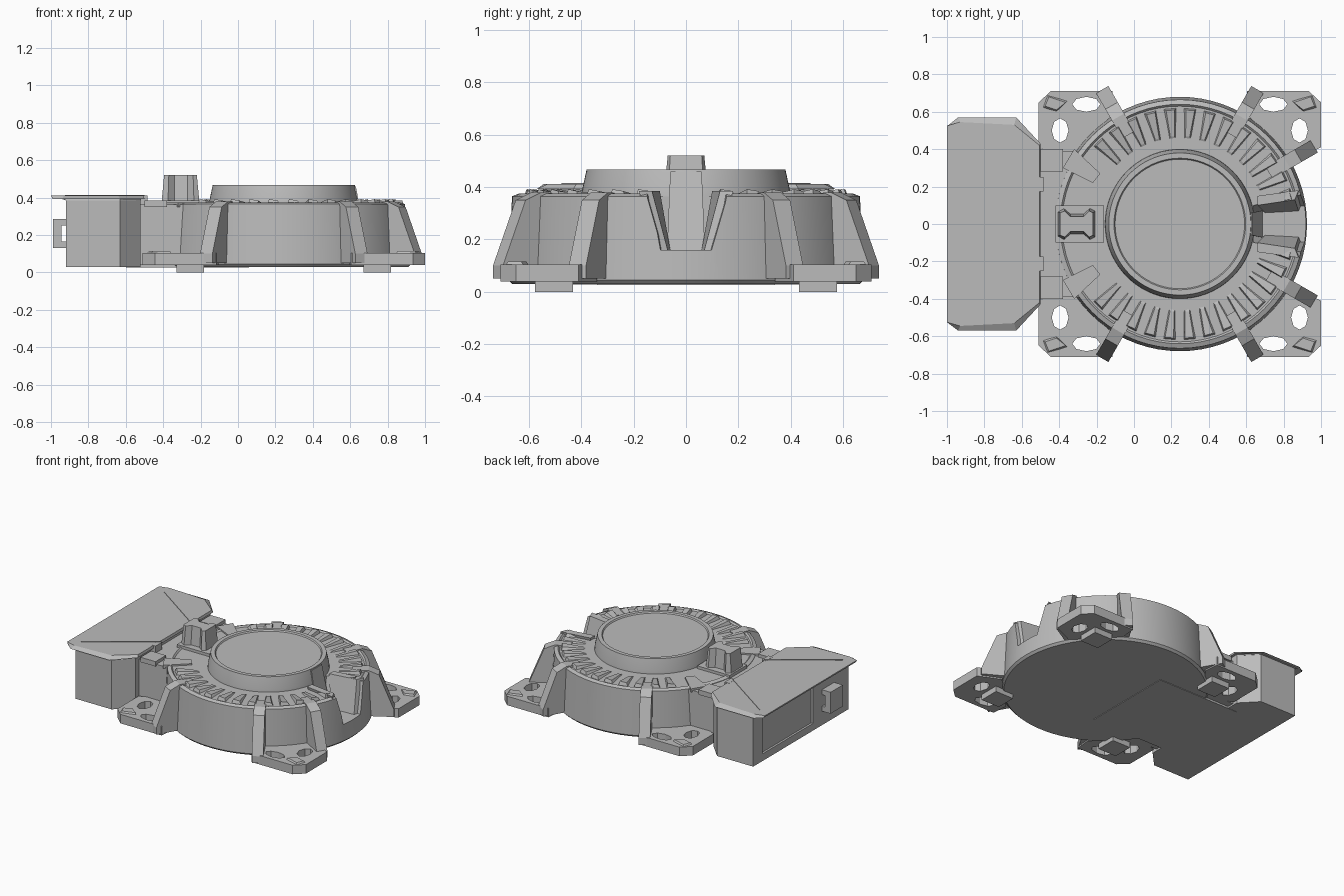
import bpy, bmesh
from math import sin, cos, pi, radians
from mathutils import Matrix, Vector

if "Cube" in bpy.data.objects:
    bpy.data.objects.remove(bpy.data.objects["Cube"])

CX = 0.245  # axis of the round hull

grey = bpy.data.materials.new("hull grey")
grey.use_nodes = True
grey.diffuse_color = (0.5, 0.5, 0.5, 1)
grey.node_tree.nodes["Principled BSDF"].inputs["Base Color"].default_value = (0.5, 0.5, 0.5, 1)


def finish(name, bm, smooth=False):
    bmesh.ops.recalc_face_normals(bm, faces=bm.faces)
    mesh = bpy.data.meshes.new(name)
    bm.to_mesh(mesh)
    bm.free()
    mesh.materials.append(grey)
    ob = bpy.data.objects.new(name, mesh)
    bpy.context.collection.objects.link(ob)
    if smooth:
        select(ob)
        bpy.ops.object.shade_smooth_by_angle(angle=radians(25))
    return ob


def select(ob):
    bpy.ops.object.select_all(action='DESELECT')
    ob.select_set(True)
    bpy.context.view_layer.objects.active = ob


def add_loft(bm, low, high):
    """Solid between two matching rings of 3D points."""
    a = [bm.verts.new(p) for p in low]
    b = [bm.verts.new(p) for p in high]
    bm.faces.new(a)
    bm.faces.new(b)
    for i in range(len(a)):
        j = (i + 1) % len(a)
        bm.faces.new((a[i], a[j], b[j], b[i]))


def loft(name, low, high):
    bm = bmesh.new()
    add_loft(bm, low, high)
    return finish(name, bm)


def level(outline, z):
    return [(x, y, z) for x, y in outline]


def prism(name, outline, z0, z1):
    return loft(name, level(outline, z0), level(outline, z1))


def box(name, x0, x1, y0, y1, z0, z1):
    return prism(name, [(x0, y0), (x1, y0), (x1, y1), (x0, y1)], z0, z1)


def lathe(name, profile, steps=72):
    bm = bmesh.new()
    vs = [bm.verts.new((r, 0, z)) for r, z in profile]
    edges = [bm.edges.new(pair) for pair in zip(vs, vs[1:])]
    bmesh.ops.spin(bm, geom=vs + edges, cent=(0, 0, 0), axis=(0, 0, 1),
                   angle=2 * pi, steps=steps, use_duplicate=False)
    bmesh.ops.remove_doubles(bm, verts=bm.verts, dist=0.0005)
    bmesh.ops.translate(bm, verts=bm.verts, vec=(CX, 0, 0))
    return finish(name, bm, True)


def cut(ob, cutter):
    mod = ob.modifiers.new("cut", 'BOOLEAN')
    mod.operation = 'DIFFERENCE'
    mod.object = cutter
    select(ob)
    bpy.ops.object.modifier_apply(modifier=mod.name)
    bpy.data.objects.remove(cutter)


def mirror_y(outline):
    return outline + [(x, -y) for x, y in reversed(outline)]


# Round hull with a wedge notch on the +x side
hull = lathe("round_hull", [(0, 0.03), (0.665, 0.03), (0.68, 0.045), (0.665, 0.365),
                            (0.64, 0.375), (0.63, 0.365), (0, 0.365)])


def notch_section(x, low, high):
    return [(x, -low, 0.16), (x, low, 0.16), (x, high, 0.42), (x, -high, 0.42)]


cut(hull, loft("notch_cutter", notch_section(0.64, 0.06, 0.11), notch_section(1.0, 0.11, 0.19)))
loft("notch_spine", [(0.6, -0.055, 0.46), (0.6, 0.055, 0.46), (0.6, 0.055, 0.1), (0.6, -0.055, 0.1)],
     [(0.63, -0.06, 0.46), (0.63, 0.06, 0.46), (0.7, 0.075, 0.1), (0.7, -0.075, 0.1)])
for s in (-1, 1):
    # Cheeks beside the notch
    loft("notch_cheek",
         [(0.7, s * 0.06, 0.16), (0.88, s * 0.07, 0.16), (0.9, s * 0.12, 0.16), (0.7, s * 0.11, 0.16)],
         [(0.66, s * 0.1, 0.385), (0.86, s * 0.13, 0.385), (0.88, s * 0.18, 0.385), (0.66, s * 0.15, 0.385)])

# Raised drum with a shallow dished lid
lathe("drum", [(0, 0.36), (0.4, 0.36), (0.398, 0.385), (0.38, 0.467), (0.352, 0.467),
               (0.346, 0.458), (0, 0.458)])

# Radial ribs on the deck
bm = bmesh.new()
for i in range(36):
    angle = 10 * i + 5
    if angle < 15 or angle > 345 or 142 < angle < 218:
        continue
    turn = Matrix.Translation((CX, 0, 0)) @ Matrix.Rotation(radians(angle), 4, 'Z')
    low = [(0.45, -0.018, 0.36), (0.62, -0.034, 0.36), (0.62, 0.034, 0.36), (0.45, 0.018, 0.36)]
    high = [(0.47, -0.012, 0.37), (0.61, -0.026, 0.392), (0.61, 0.02, 0.385), (0.47, 0.01, 0.37)]
    add_loft(bm, [turn @ Vector(p) for p in low], [turn @ Vector(p) for p in high])
finish("deck_ribs", bm)

# Four corner outriggers: perforated pad, foot and sloping fins
pad_outline = [(0.35, 0.6), (0.36, 0.71), (0.69, 0.71), (0.755, 0.65), (0.755, 0.41), (0.6, 0.34), (0.45, 0.48)]
fin_profile = [(0.55, 0.05), (0.55, 0.375), (0.66, 0.38), (0.73, 0.35), (0.83, 0.1), (0.83, 0.05)]
for sx in (-1, 1):
    for sy in (-1, 1):
        pad = prism("corner_pad", [(CX + sx * u, sy * v) for u, v in pad_outline], 0.04, 0.105)
        for u, v, ru, rv in ((0.5, 0.64, 0.075, 0.04), (0.64, 0.5, 0.045, 0.065)):
            hole = [(CX + sx * (u + ru * cos(k * pi / 4)), sy * (v + rv * sin(k * pi / 4))) for k in range(8)]
            cut(pad, prism("hole_cutter", hole, 0, 0.2))
        fx, fy = CX + sx * 0.5, sy * 0.505
        box("foot", fx - 0.073, fx + 0.073, fy - 0.073, fy + 0.073, 0, 0.045)
        for angle in (30, 60) if sx > 0 else (60,):
            along = Vector((sx * cos(radians(angle)), sy * sin(radians(angle)), 0))
            side = Vector((-along.y, along.x, 0)) * 0.038
            ring = [Vector((CX, 0, z)) + along * r for r, z in fin_profile]
            loft("outrigger_fin", [p - side for p in ring], [p + side for p in ring])
        # Slanted raised plate on the pad between the fins
        loft("pad_plate", [(CX + sx * u, sy * v, 0.1) for u, v in ((0.6, 0.66), (0.71, 0.69), (0.735, 0.62), (0.66, 0.6))],
             [(CX + sx * u, sy * v, 0.115) for u, v in ((0.61, 0.65), (0.7, 0.68), (0.72, 0.63), (0.66, 0.61))])

# Neck joining hull and rear housing
box("neck", -0.55, -0.2, -0.39, 0.39, 0.04, 0.362)
box("belly_plate", -0.6, 0.06, -0.34, 0.34, 0.026, 0.05)
for s in (-1, 1):
    prism("neck_plate", [(-0.5, s * 0.28), (-0.38, s * 0.28), (-0.38, s * 0.4), (-0.5, s * 0.4)], 0.35, 0.385)
    prism("neck_strake", [(-0.38, s * 0.3), (-0.32, s * 0.4), (-0.18, s * 0.27), (-0.22, s * 0.22)], 0.35, 0.375)
    prism("housing_clip", [(-0.52, s * 0.175), (-0.485, s * 0.175), (-0.485, s * 0.25), (-0.52, s * 0.25)], 0.36, 0.412)

# Rear housing with chamfered corners and an overhanging lid
housing = prism("rear_housing", mirror_y([(-0.92, 0.545), (-0.63, 0.545), (-0.52, 0.43)]), 0.028, 0.395)
cut(housing, box("panel_cutter", -1, -0.905, -0.14, 0.44, 0.08, 0.34))
loft("housing_lid",
     level(mirror_y([(-0.92, 0.55), (-0.92, 0.55), (-0.63, 0.55), (-0.52, 0.43)]), 0.385),
     level(mirror_y([(-1.0, 0.525), (-0.93, 0.545), (-0.64, 0.53), (-0.515, 0.42)]), 0.411))
loft("lid_rim", level(mirror_y([(-0.99, 0.53), (-0.94, 0.57), (-0.63, 0.57), (-0.5, 0.43)]), 0.393),
     level(mirror_y([(-1.0, 0.525), (-0.93, 0.545), (-0.64, 0.53), (-0.505, 0.42)]), 0.411))
for s in (-1, 1):
    prism("lid_seam", [(-0.925, s * 0.476), (-0.922, s * 0.47), (-0.5, s * 0.178), (-0.502, s * 0.186)], 0.405, 0.415)

# Grab handle on the back of the housing
box("handle_bar", -0.99, -0.945, -0.38, -0.24, 0.13, 0.285)
for z in (0.13, 0.25):
    box("handle_arm", -0.95, -0.9, -0.38, -0.24, z, z + 0.035)

# Waisted pedestal behind the drum
block = [(-0.41, 0.065), (-0.375, 0.085), (-0.34, 0.055), (-0.27, 0.055), (-0.235, 0.085), (-0.205, 0.07)]
waist = [(-0.395, 0.06), (-0.37, 0.07), (-0.34, 0.04), (-0.27, 0.04), (-0.24, 0.07), (-0.22, 0.06)]
loft("pedestal", level(mirror_y(block), 0.36), level(mirror_y(waist), 0.52))
box("pedestal_base", -0.42, -0.16, -0.1, 0.1, 0.35, 0.385)
